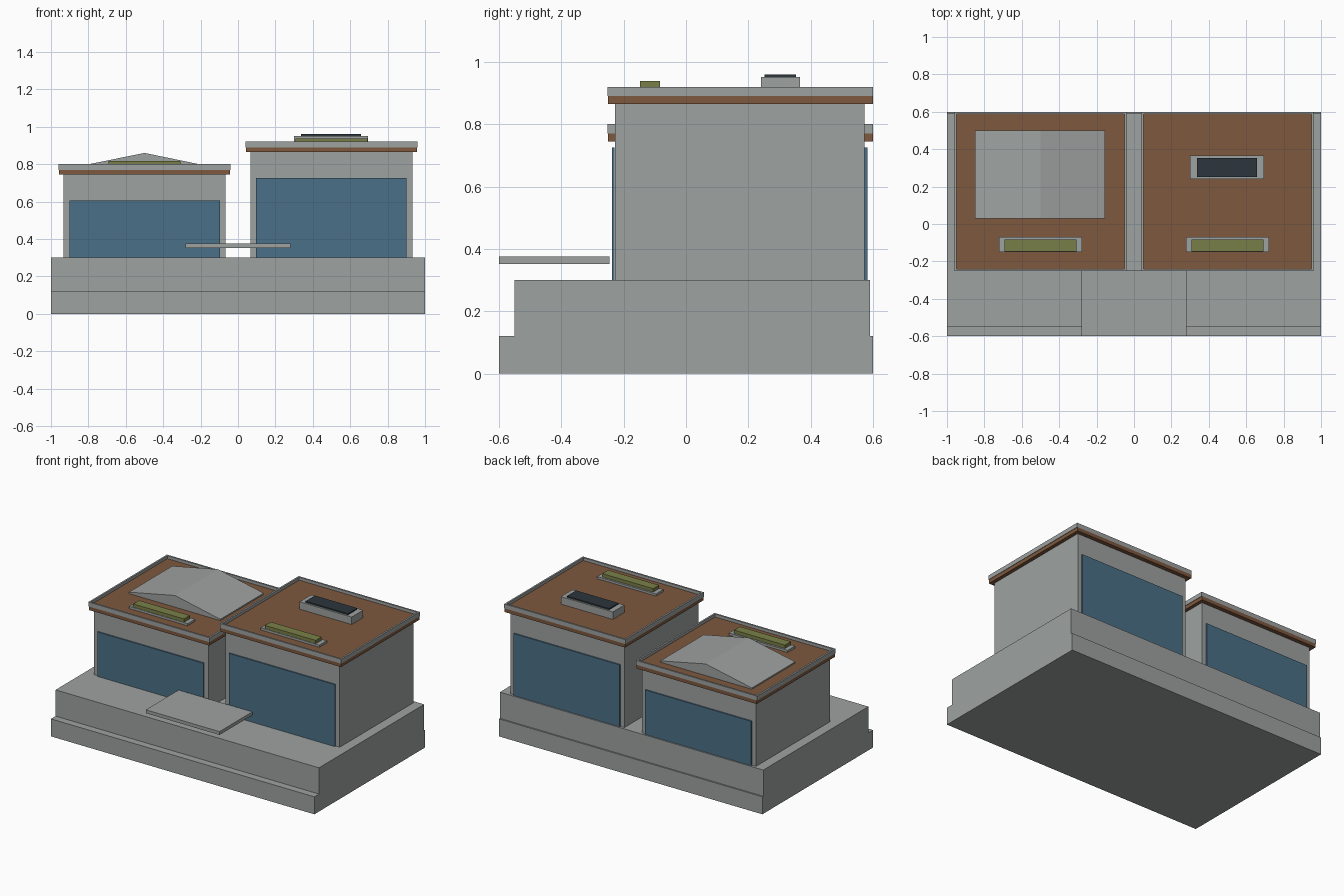
import bpy, bmesh

if "Cube" in bpy.data.objects:
    bpy.data.objects.remove(bpy.data.objects["Cube"])

def mat(name, rgb):
    m = bpy.data.materials.new(name)
    lin = [((c / 255 + 0.055) / 1.055) ** 2.4 for c in rgb]
    m.diffuse_color = (*lin, 1)
    m.use_nodes = True
    m.node_tree.nodes["Principled BSDF"].inputs["Base Color"].default_value = m.diffuse_color
    return m

CONCRETE = mat("concrete", (158, 162, 161))
WOOD = mat("wood_brown", (125, 88, 62))
GLASS = mat("blue_glass", (75, 112, 136))
PLANTS = mat("plant_green", (121, 127, 72))
DARK = mat("dark_panel", (44, 54, 60))

def make(name, bm, m):
    bmesh.ops.recalc_face_normals(bm, faces=bm.faces)
    me = bpy.data.meshes.new(name)
    bm.to_mesh(me)
    bm.free()
    me.materials.append(m)
    ob = bpy.data.objects.new(name, me)
    bpy.context.collection.objects.link(ob)
    return ob

def add_box(bm, x, y, z):
    vs = [bm.verts.new((a, b, c)) for c in z for a, b in
          ((x[0], y[0]), (x[1], y[0]), (x[1], y[1]), (x[0], y[1]))]
    for f in ((0, 1, 2, 3), (4, 5, 6, 7), (0, 1, 5, 4),
              (1, 2, 6, 5), (2, 3, 7, 6), (3, 0, 4, 7)):
        bm.faces.new([vs[i] for i in f])

def box(name, m, x, y, z):
    bm = bmesh.new()
    add_box(bm, x, y, z)
    return make(name, bm, m)

def ring(name, m, x, y, z, t):
    # square frame: outer and inner loops bridged top, bottom and sides
    bm = bmesh.new()
    loops = []
    for d, h in ((0, z[0]), (0, z[1]), (t, z[1]), (t, z[0])):
        loops.append([bm.verts.new(p) for p in (
            (x[0] + d, y[0] + d, h), (x[1] - d, y[0] + d, h),
            (x[1] - d, y[1] - d, h), (x[0] + d, y[1] - d, h))])
    for k in range(4):
        a, b = loops[k], loops[(k + 1) % 4]
        for i in range(4):
            j = (i + 1) % 4
            bm.faces.new((a[i], a[j], b[j], b[i]))
    return make(name, bm, m)

# stepped plinth and entrance canopy
box("plinth_lower", CONCRETE, (-1, 1), (-0.6, 0.6), (0, 0.12))
box("plinth_upper", CONCRETE, (-1, 1), (-0.55, 0.59), (0.12, 0.30))
box("entrance_canopy", CONCRETE, (-0.28, 0.28), (-0.6, -0.245), (0.352, 0.375))

# two pavilions: side sign and wall top height
for side, s, top in (("left", -1, 0.745), ("right", 1, 0.865)):
    def span(a, b):
        return tuple(sorted((s * a, s * b)))
    box(side + "_walls", CONCRETE, span(0.066, 0.932), (-0.228, 0.572), (0.30, top))
    # window plates front and back
    for face, y in (("front", (-0.238, -0.229)), ("back", (0.573, 0.582))):
        box(f"{side}_{face}_window", GLASS, span(0.097, 0.902), y, (0.30, top - 0.14))
    # wooden roof slab with concrete parapet
    box(side + "_roof_slab", WOOD, span(0.043, 0.957), (-0.25, 0.6), (top, top + 0.025))
    box(side + "_roof_deck", WOOD, span(0.05, 0.95), (-0.242, 0.592), (top + 0.02, top + 0.035))
    ring(side + "_parapet", CONCRETE, span(0.04, 0.96), (-0.252, 0.6),
         (top + 0.025, top + 0.055), 0.012)
    # roof planter
    box(side + "_planter", CONCRETE, span(0.277, 0.723), (-0.15, -0.07),
        (top + 0.035, top + 0.05))
    box(side + "_planting", PLANTS, span(0.307, 0.693), (-0.147, -0.083),
        (top + 0.05, top + 0.073))

# low gabled roof on the left pavilion
bm = bmesh.new()
ends = [[bm.verts.new((x, y, z)) for x, z in
         ((-0.85, 0.779), (-0.85, 0.789), (-0.5, 0.86), (-0.155, 0.789), (-0.155, 0.779))]
        for y in (0.03, 0.5)]
for e in ends:
    bm.faces.new(e)
for i in range(5):
    j = (i + 1) % 5
    bm.faces.new((ends[0][i], ends[0][j], ends[1][j], ends[1][i]))
make("left_gable", bm, CONCRETE)

# skylight on the right pavilion
box("skylight_curb", CONCRETE, (0.30, 0.695), (0.24, 0.365), (0.90, 0.951))
box("skylight_panel", DARK, (0.337, 0.658), (0.252, 0.353), (0.951, 0.96))
